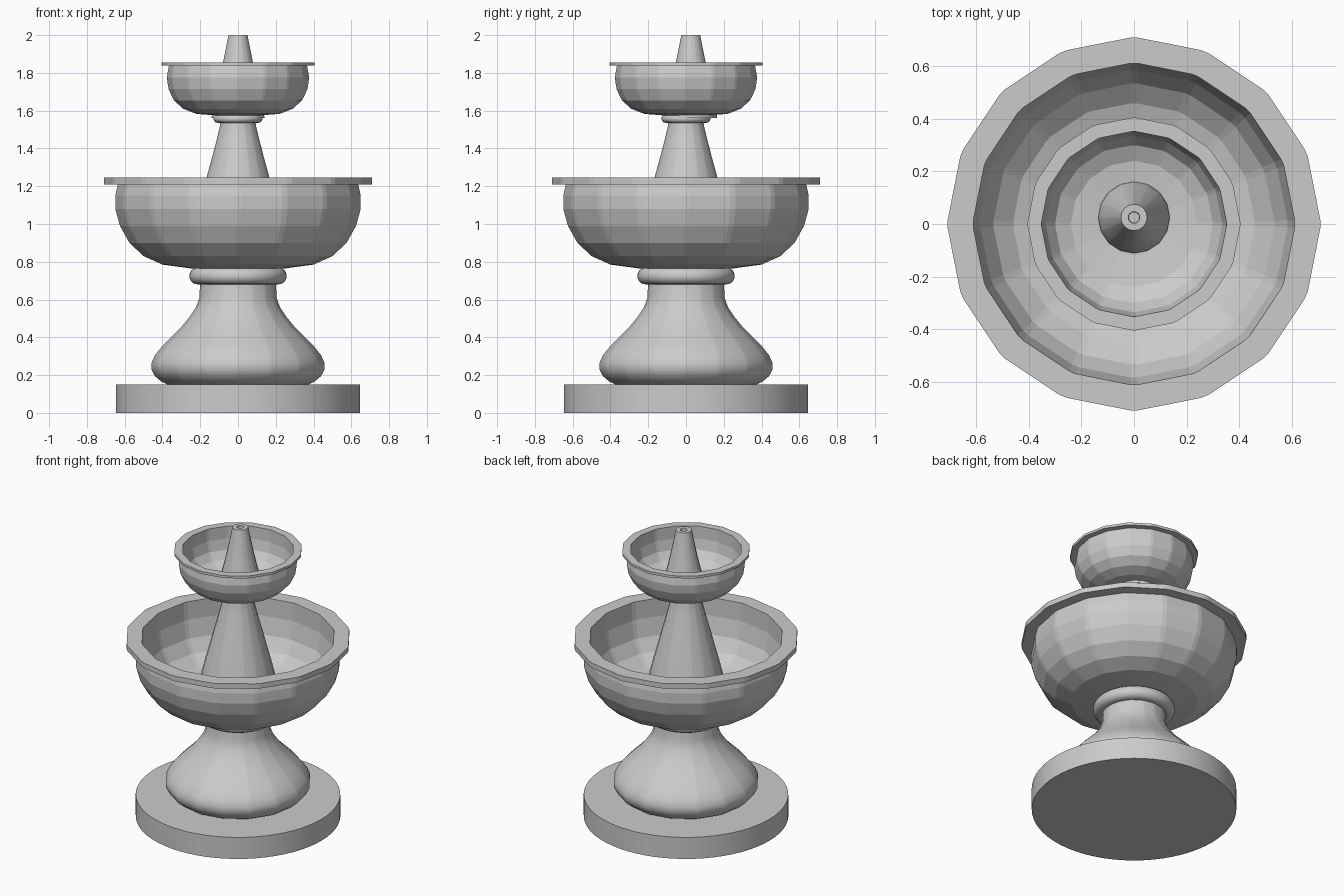
import bpy, bmesh, math

if "Cube" in bpy.data.objects:
    bpy.data.objects.remove(bpy.data.objects["Cube"])

stone = bpy.data.materials.new("light grey stone")
stone.diffuse_color = (0.6, 0.6, 0.6, 1)
stone.use_nodes = True
stone.node_tree.nodes["Principled BSDF"].inputs["Base Color"].default_value = stone.diffuse_color


def finish(bm, name, smooth):
    bmesh.ops.recalc_face_normals(bm, faces=bm.faces)
    me = bpy.data.meshes.new(name)
    bm.to_mesh(me)
    bm.free()
    ob = bpy.data.objects.new(name, me)
    bpy.context.collection.objects.link(ob)
    me.materials.append(stone)
    if smooth:
        bpy.context.view_layer.objects.active = ob
        ob.select_set(True)
        bpy.ops.object.shade_smooth_by_angle(angle=math.radians(smooth))
        ob.select_set(False)
    return ob


def lathe(name, profile, angles, y=0, smooth=0, closed=False):
    """Turn an (r, z) profile round the z axis; open ends get flat caps."""
    bm = bmesh.new()
    rings = [[bm.verts.new((r * math.sin(a), y + r * math.cos(a), z)) for a in angles]
             for r, z in profile]
    n = len(angles)
    pairs = list(zip(rings, rings[1:]))
    if closed:
        pairs.append((rings[-1], rings[0]))
    for a, b in pairs:
        for i in range(n):
            j = (i + 1) % n
            bm.faces.new((a[i], a[j], b[j], b[i]))
    if not closed:
        bm.faces.new(rings[0])
        bm.faces.new(rings[-1])
    return finish(bm, name, smooth)


def even(n):
    return [2 * math.pi * i / n for i in range(n)]


def bevelled(n, half=1.3):
    """Corners of an n-gon, each cut by a narrow bevel."""
    return [math.radians(360 / n * i + s * half) for i in range(n) for s in (-1, 1)]


def ring(name, major, minor, z):
    prof = [(major + minor * math.cos(t), z + minor * math.sin(t)) for t in even(16)]
    lathe(name, prof, even(48), smooth=40, closed=True)


facets = bevelled(16)

# plinth
lathe("plinth", [(0.645, 0), (0.645, 0.15)], even(64), smooth=30)

# bulbous pedestal
lathe("pedestal", [(0.36, 0.145), (0.405, 0.165), (0.44, 0.195), (0.458, 0.23), (0.458, 0.265),
                   (0.44, 0.305), (0.40, 0.355), (0.35, 0.405), (0.30, 0.455), (0.255, 0.51),
                   (0.222, 0.56), (0.204, 0.61), (0.20, 0.72)], facets, smooth=30)
ring("lower_collar", 0.213, 0.045, 0.725)

# large basin: outside, overhanging rim, inside
lathe("large_basin", [(0.25, 0.765), (0.40, 0.785), (0.50, 0.83), (0.575, 0.90), (0.625, 0.99),
                      (0.65, 1.08), (0.65, 1.15), (0.637, 1.21), (0.71, 1.21), (0.71, 1.245),
                      (0.612, 1.245), (0.61, 1.12), (0.585, 1.0), (0.535, 0.915), (0.46, 0.855),
                      (0.36, 0.82), (0.20, 0.80)], facets)

# middle stem
lathe("middle_stem", [(0.27, 0.80), (0.255, 0.90), (0.23, 1.0), (0.205, 1.1), (0.18, 1.19),
                      (0.16, 1.27), (0.135, 1.36), (0.112, 1.45), (0.095, 1.52), (0.09, 1.57)],
      facets, smooth=30)
ring("upper_collar", 0.108, 0.022, 1.558)

# small basin
lathe("small_basin", [(0.12, 1.575), (0.22, 1.583), (0.29, 1.61), (0.34, 1.655), (0.368, 1.715),
                      (0.377, 1.775), (0.366, 1.838), (0.405, 1.838), (0.405, 1.855),
                      (0.352, 1.855), (0.35, 1.77), (0.335, 1.70), (0.30, 1.65), (0.24, 1.62),
                      (0.12, 1.605)], facets)

# spout, set slightly back, with a hole in the top
lathe("spout", [(0.14, 1.56), (0.135, 1.62), (0.12, 1.68), (0.10, 1.76), (0.08, 1.85),
                (0.064, 1.93), (0.05, 2.0), (0.022, 2.0), (0.02, 1.93)],
      facets, y=0.025, smooth=30)
